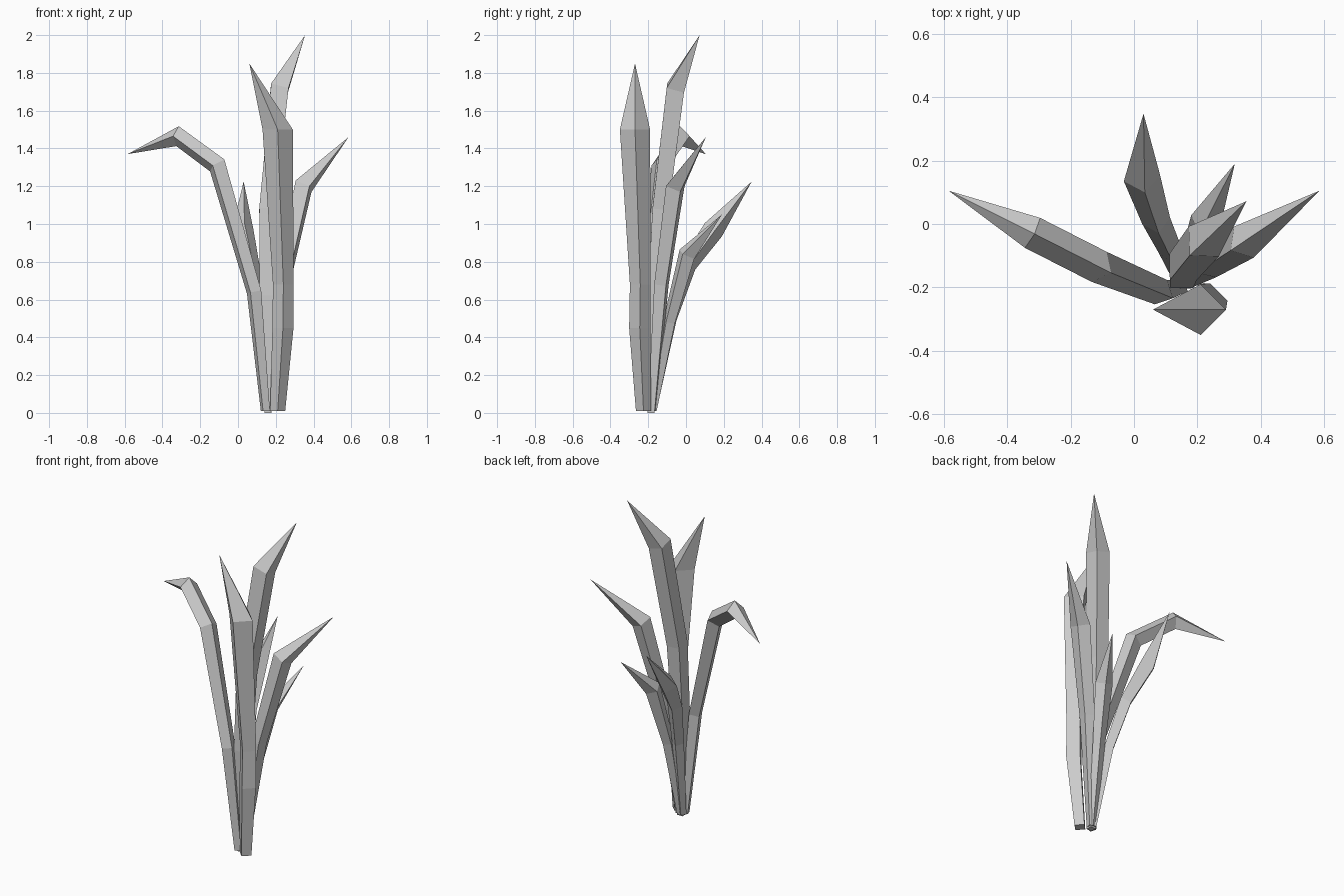
import bpy
import bmesh
from mathutils import Vector

cube = bpy.data.objects.get("Cube")
if cube:
    bpy.data.objects.remove(cube, do_unlink=True)

grey = bpy.data.materials.new("leaf grey")
grey.use_nodes = True
colour = (0.6, 0.6, 0.6, 1)
grey.diffuse_color = colour
grey.node_tree.nodes["Principled BSDF"].inputs["Base Color"].default_value = colour

UP = Vector((0, 0, 1))


def blade(name, stations, tip, lean, flat=False):
    """Four-sided leaf: diamond rings along a bent spine, closed by a point."""
    spine = [Vector(s[:3]) for s in stations] + [Vector(tip)]
    side = UP.cross(Vector((*lean, 0))).normalized()
    bm = bmesh.new()
    rings = []
    for i, station in enumerate(stations):
        # each ring halves the bend between its two segments
        along = UP
        if i and not flat:
            along = ((spine[i] - spine[i - 1]).normalized()
                     + (spine[i + 1] - spine[i]).normalized()).normalized()
        out = side.cross(along).normalized()
        across = along.cross(out)
        r = station[3]
        rings.append([bm.verts.new(spine[i] + d * r)
                      for d in (out, across, -out, -across)])
    point = bm.verts.new(spine[-1])
    bm.faces.new(rings[0][::-1])
    for k in range(4):
        n = (k + 1) % 4
        for low, high in zip(rings, rings[1:]):
            bm.faces.new((low[k], low[n], high[n], high[k]))
        bm.faces.new((rings[-1][k], rings[-1][n], point))
    bmesh.ops.recalc_face_normals(bm, faces=bm.faces)
    mesh = bpy.data.meshes.new(name)
    bm.to_mesh(mesh)
    bm.free()
    mesh.materials.append(grey)
    obj = bpy.data.objects.new(name, mesh)
    bpy.context.collection.objects.link(obj)


# Stations are x, y, z, radius from the root upward
blade("front_upright_leaf",
      [(.21, -.225, .01, .04), (.238, -.245, .45, .056),
       (.24, -.242, .68, .055), (.21, -.27, 1.5, .08)],
      (.06, -.27, 1.85), (-1, 0), flat=True)

blade("tallest_leaf",
      [(.16, -.185, 0, .026), (.15, -.165, .62, .052),
       (.155, -.135, 1.08, .06), (.22, -.055, 1.72, .067)],
      (.355, .072, 2), (1, 1))

blade("left_leaf",
      [(.165, -.18, .01, .026), (.235, -.13, .68, .045),
       (.347, -.057, 1.2, .058)],
      (.585, .105, 1.46), (.85, .53))

blade("right_drooping_leaf",
      [(.145, -.2, .01, .027), (.085, -.215, .64, .043),
       (-.11, -.135, 1.31, .053), (-.32, -.028, 1.465, .053)],
      (-.585, .105, 1.37), (-.89, .45))

blade("back_leaf",
      [(.15, -.18, .01, .024), (.115, -.085, .5, .037),
       (.07, .01, .78, .045), (.025, .145, .97, .058)],
      (.03, .348, 1.225), (-.2, 1))

blade("short_inner_leaf",
      [(.16, -.175, .01, .022), (.185, -.09, .48, .035),
       (.225, .005, .84, .05)],
      (.318, .19, 1.05), (.45, .89))
